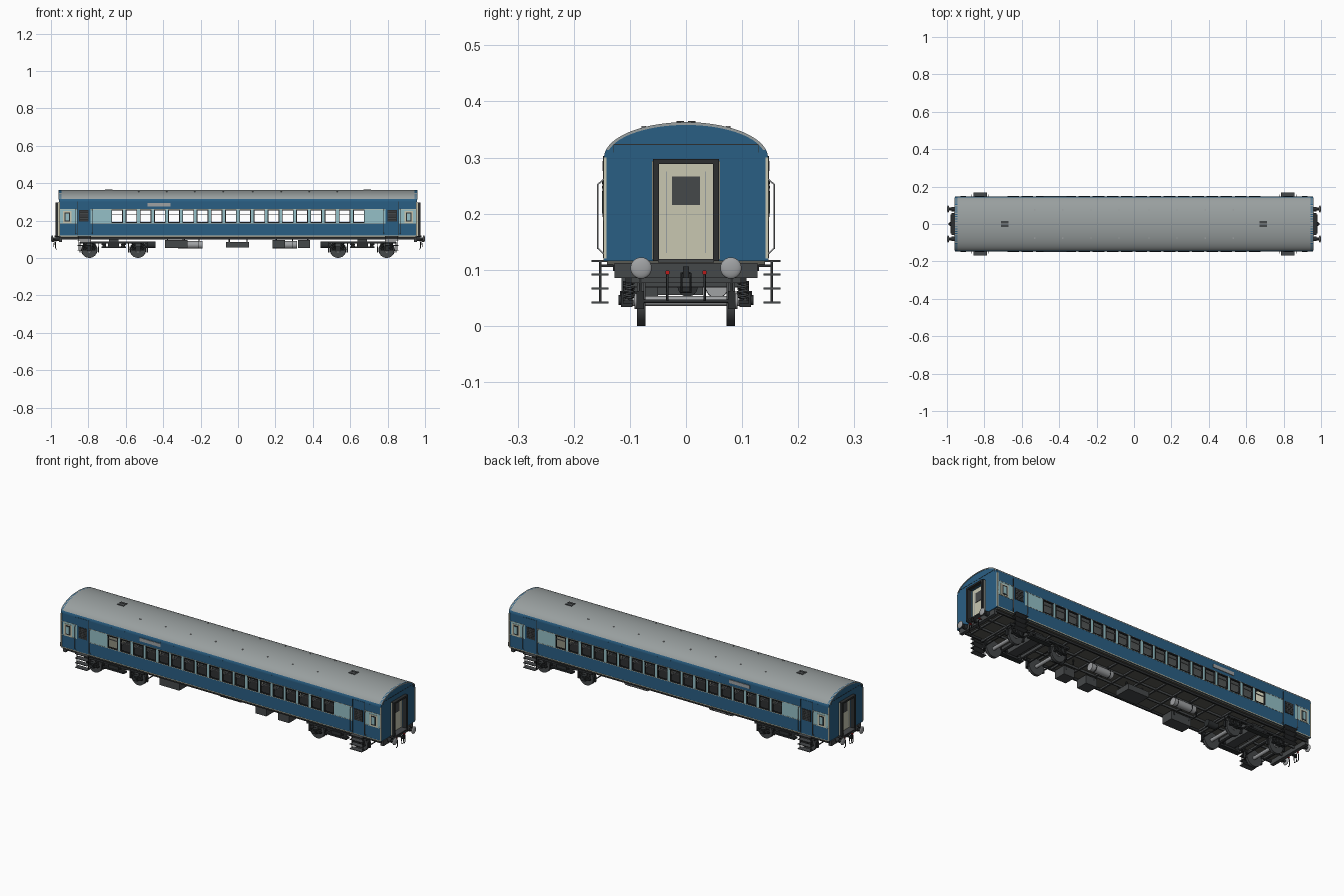
import bpy, bmesh
from math import sin, cos, pi, radians
from mathutils import Matrix, Vector


def material(name, rgb):
    m = bpy.data.materials.new(name)
    m.diffuse_color = (*rgb, 1)
    return m


BLUE = material("blue", (0.023, 0.114, 0.23))
PALE = material("pale_blue", (0.30, 0.53, 0.57))
CREAM = material("cream", (0.58, 0.57, 0.44))
DARK = material("dark", (0.025, 0.028, 0.03))
IRON = material("iron", (0.06, 0.065, 0.068))
FLOOR = material("floor", (0.10, 0.10, 0.085))
ROOF = material("roof", (0.32, 0.35, 0.35))
STEEL = material("steel", (0.35, 0.36, 0.37))
RED = material("red", (0.5, 0.01, 0.01))


def finish(name, bm, mat, smooth=False):
    bmesh.ops.recalc_face_normals(bm, faces=bm.faces)
    me = bpy.data.meshes.new(name)
    bm.to_mesh(me)
    bm.free()
    ob = bpy.data.objects.new(name, me)
    bpy.context.collection.objects.link(ob)
    me.materials.append(mat)
    if smooth:
        bpy.ops.object.select_all(action='DESELECT')
        bpy.context.view_layer.objects.active = ob
        ob.select_set(True)
        bpy.ops.object.shade_smooth_by_angle(angle=radians(40))
    return ob


# box: (x0,x1,y0,y1,z0,z1); cylinder: (axis, x,y,z, r, length); dome: ('s', x,y,z, rx, r)
def part(name, mat, items, axes=""):
    for ax in axes:
        items = items + [flip(i, ax) for i in items]
    bm = bmesh.new()
    for i in items:
        if isinstance(i[0], str):
            t = Matrix.Translation(i[1:4])
            if i[0] == 's':
                bmesh.ops.create_uvsphere(bm, u_segments=20, v_segments=12, radius=1,
                                          matrix=t @ Matrix.Diagonal((i[4], i[5], i[5], 1)))
                continue
            rot = {'x': Matrix.Rotation(pi / 2, 4, 'Y'), 'y': Matrix.Rotation(pi / 2, 4, 'X'),
                   'z': Matrix.Identity(4)}[i[0]]
            bmesh.ops.create_cone(bm, cap_ends=True, segments=24, radius1=i[4], radius2=i[4],
                                  depth=i[5], matrix=t @ rot)
        else:
            c = [(i[k] + i[k + 1]) / 2 for k in (0, 2, 4)]
            s = [abs(i[k + 1] - i[k]) for k in (0, 2, 4)]
            bmesh.ops.create_cube(bm, size=1, matrix=Matrix.Translation(c) @ Matrix.Diagonal((*s, 1)))
    return finish(name, bm, mat, any(isinstance(i[0], str) for i in items))


def flip(i, ax):
    i = list(i)
    idx = ([1] if ax == 'x' else [2]) if isinstance(i[0], str) else ([0, 1] if ax == 'x' else [2, 3])
    for k in idx:
        i[k] = -i[k]
    return tuple(i)


def extrude(name, mat, pts, spans):
    bm = bmesh.new()
    for x0, x1 in spans:
        f = bm.faces.new([bm.verts.new((x0, y, z)) for y, z in pts])
        r = bmesh.ops.extrude_face_region(bm, geom=[f])
        bmesh.ops.translate(bm, vec=(x1 - x0, 0, 0),
                            verts=[v for v in r['geom'] if isinstance(v, bmesh.types.BMVert)])
        bm.faces.new([bm.verts.new((x0, y, z)) for y, z in pts]) if not f.is_valid else None
    bmesh.ops.remove_doubles(bm, verts=bm.verts, dist=1e-6)
    return finish(name, bm, mat, True)


def tubes(name, mat, paths, r, axes="xy"):
    for ax in axes:
        k = "xyz".index(ax)
        paths = paths + [[tuple(-c if j == k else c for j, c in enumerate(p)) for p in path] for path in paths]
    cu = bpy.data.curves.new(name, 'CURVE')
    cu.dimensions, cu.bevel_depth, cu.bevel_resolution, cu.use_fill_caps = '3D', r, 1, True
    for path in paths:
        sp = cu.splines.new('POLY')
        sp.points.add(len(path) - 1)
        for p, co in zip(sp.points, path):
            p.co = (*co, 1)
    cu.materials.append(mat)
    bpy.context.collection.objects.link(bpy.data.objects.new(name, cu))


W, L = 0.146, 0.955


def arc(a0, a1, n, d=0.0):
    ts = [radians(a0 + (a1 - a0) * k / n) for k in range(n + 1)]
    return [((W - d) * cos(t), 0.30 + (0.063 - d) * sin(t)) for t in ts]


# Roof, cantrails and body ends
extrude("roof", ROOF, arc(13, 167, 32) + arc(167, 13, 32, 0.005), [(-0.959, 0.959)])
for n, a in (("right", 0), ("left", 167)):
    extrude("cantrail_" + n, BLUE, arc(a, a + 13, 4) + arc(a + 13, a, 4, 0.005), [(-L, L)])
jamb = [(-0.05, 0.116), (-0.05, 0.288), (0.05, 0.288), (0.05, 0.116)]
extrude("body_ends", BLUE, [(W, 0.116)] + arc(0, 180, 36) + [(-W, 0.116)] + jamb,
        [(-0.957, -0.945), (0.945, 0.957)])
part("end_weld_strip", DARK, [(0.957, 0.958, -0.13, 0.13, 0.3225, 0.324),
                              (0.957, 0.958, 0.128, 0.1295, 0.309, 0.323),
                              (0.957, 0.958, -0.1295, -0.128, 0.309, 0.323)], "x")

# Side walls: lower and upper bands, with pillars leaving window openings
I = W - 0.006
part("lower_side_panel", BLUE, [(-L, L, I, W, 0.116, 0.188)], "y")
part("upper_side_panel", BLUE, [(-L, L, I, W, 0.258, 0.301)], "y")
P, N, HW = 0.076, 18, 0.031
cx = [(k - (N - 1) / 2) * P for k in range(N)]
pillars = [(c + HW, c + P - HW, I, W, 0.188, 0.258) for c in cx[:-1]]
pillars += [(s * (cx[-1] + HW), s * 0.789, I, W, 0.188, 0.258) for s in (-1, 1)]
pillars += [(s * 0.858, s * L, I, W, 0.188, 0.258) for s in (-1, 1)]
part("window_pillars", PALE, pillars, "y")
frames, rails = [], []
for c in cx:
    a, b, y0, y1 = c - HW, c + HW, I - 0.001, W + 0.002
    frames += [(a, a + 0.004, y0, y1, 0.188, 0.256), (b - 0.004, b, y0, y1, 0.188, 0.256),
               (a, b, y0, y1, 0.188, 0.193), (a, b, y0, y1 + 0.002, 0.253, 0.258)]
    rails += [(a, b, I, W - 0.001, 0.233, 0.236)]
part("window_frames", DARK, frames, "y")
part("window_transoms", STEEL, rails, "y")
part("waist_trim", CREAM, [(-L, L, W - 0.001, W + 0.001, z, z + h)
                           for z, h in ((0.116, 0.005), (0.1855, 0.002), (0.2585, 0.002))], "y")
part("corner_trim", CREAM, [(0.951, 0.9575, W - 0.004, W + 0.001, 0.12, 0.30)], "xy")
part("destination_board", STEEL, [(-0.485, -0.36, W, W + 0.003, 0.276, 0.294)], "y")

# Side entrance doors with louvred windows, and end compartment windows
part("side_doors", BLUE, [(0.789, 0.858, I, W + 0.0015, 0.121, 0.303)], "xy")
part("side_door_gaps", DARK, [(x, x + 0.0015, I, W + 0.002, 0.121, 0.303) for x in (0.788, 0.858)] +
     [(0.798, 0.849, W, W + 0.003, 0.195, 0.256)], "xy")
part("side_door_louvres", IRON, [(0.801, 0.846, W, W + 0.004, 0.2 + k * 0.009, 0.204 + k * 0.009)
                                 for k in range(6)], "xy")
part("end_window_frames", CREAM, [(0.89, 0.936, W, W + 0.002, 0.188, 0.25)], "xy")
part("end_window_surrounds", DARK, [(0.898, 0.928, W, W + 0.003, 0.194, 0.244)], "xy")
part("end_window_panes", PALE, [(0.904, 0.922, W, W + 0.004, 0.2, 0.238)], "xy")
tubes("door_handrails", STEEL, [[(x, W, 0.262), (x, 0.157, 0.252), (x, 0.157, 0.138), (x, W, 0.128)]
                                for x in (0.78, 0.867)], 0.0016)

# Gangway and end door
part("gangway_frame", DARK, [(0.95, 0.975, 0.048, 0.059, 0.116, 0.297),
                             (0.95, 0.975, -0.059, -0.048, 0.116, 0.297),
                             (0.95, 0.975, -0.059, 0.059, 0.288, 0.297)], "x")
part("gangway_bellows", CREAM, [(0.957, 0.963, s * 0.055, s * 0.0605, 0.118, 0.294) for s in (-1, 1)], "x")
part("gangway_plate", IRON, [(0.94, 0.98, -0.05, 0.05, 0.113, 0.119)], "x")
part("end_doors", CREAM, [(0.938, 0.944, -0.05, 0.05, 0.118, 0.29)], "x")
part("end_door_panel", ROOF, [(0.944, 0.9455, s * 0.034, s * 0.036, 0.13, 0.275) for s in (-1, 1)], "x")
part("end_door_windows", IRON, [(0.936, 0.9465, -0.025, 0.025, 0.215, 0.266)], "x")

# Roof vents
part("roof_vents", IRON, [(0.672, 0.71, s * 0.004, s * 0.017, 0.358, 0.3655) for s in (-1, 1)], "x")
part("roof_studs", STEEL, [('z', x, 0.075, 0.353, 0.004, 0.007) for x in (0.08, 0.23, 0.38, 0.53)], "xy")

# Interior: floor, partitions and seats
part("floor", FLOOR, [(-0.95, 0.95, -0.141, 0.141, 0.109, 0.119)])
part("partitions", CREAM, [(x, x + 0.005, 0.028, 0.14, 0.119, 0.31) for x in (0.7, 0.77, 0.875)], "xy")
part("seats", IRON, [(c + P / 2 - 0.006, c + P / 2 + 0.006, 0.03, 0.136, 0.135, 0.215) for c in cx[:-1]] +
     [(c + P / 2 - 0.025, c + P / 2 + 0.025, 0.03, 0.136, 0.14, 0.152) for c in cx[:-1]] +
     [(c + P / 2 - 0.008, c + P / 2 + 0.008, 0.07, 0.09, 0.119, 0.14) for c in cx[:-1]], "y")

# Underframe
part("solebars", DARK, [(-0.95, 0.95, 0.122, 0.13, 0.098, 0.116)], "y")
part("floor_beams", IRON, [(x / 10 - 0.004, x / 10 + 0.004, -0.125, 0.125, 0.1, 0.11) for x in range(-9, 10)] +
     [(-0.95, 0.95, s * 0.04, s * 0.046, 0.098, 0.11) for s in (-1, 1)])
part("headstocks", IRON, [(0.94, 0.958, -0.127, 0.127, 0.085, 0.112)], "x")
part("battery_boxes", IRON, [(-0.39, -0.27, -0.115, -0.05, 0.052, 0.097), (0.185, 0.25, -0.115, -0.05, 0.052, 0.097),
                             (0.32, 0.385, -0.115, -0.05, 0.052, 0.097), (-0.065, 0.06, -0.06, 0.03, 0.055, 0.085)])
part("box_hangers", DARK, [(x, x + 0.006, y, y + 0.006, 0.08, 0.11) for x in (-0.38, -0.29, -0.05, 0.045, 0.2, 0.37)
                           for y in (-0.055, 0.0)])
part("air_tanks", STEEL, [('x', -0.255, 0.055, 0.07, 0.02, 0.13), ('x', 0.25, 0.055, 0.07, 0.02, 0.13)])
part("tank_straps", DARK, [('x', s * 0.25 + d, 0.055, 0.07, 0.0208, 0.005) for s in (-1, 1) for d in (-0.045, 0.04)] +
     [(s * 0.25 + d - 0.002, s * 0.25 + d + 0.003, 0.052, 0.058, 0.085, 0.11) for s in (-1, 1) for d in (-0.045, 0.04)])
part("brake_cylinders", DARK, [('x', 0.47, 0.003, 0.07, 0.018, 0.06)], "x")

# Bogies
A = (0.535, 0.795)
part("wheels", IRON, [('y', a, 0.081, 0.041, 0.041, 0.012) for a in A] +
     [('y', a, 0.0745, 0.044, 0.044, 0.004) for a in A], "xy")
part("wheel_hubs", STEEL, [('y', a, 0.088, 0.044, 0.014, 0.008) for a in A], "xy")
part("axles", STEEL, [('y', a, 0, 0.044, 0.009, 0.21) for a in A], "x")
part("axle_boxes", DARK, [(a - 0.013, a + 0.013, 0.095, 0.116, 0.034, 0.06) for a in A] +
     [('y', a, 0.117, 0.046, 0.009, 0.006) for a in A] +
     [(a - 0.034, a + 0.034, 0.094, 0.112, 0.04, 0.046) for a in A], "xy")
part("bogie_frames", DARK, [(0.485, 0.845, 0.096, 0.108, 0.076, 0.088), (0.60, 0.73, 0.09, 0.118, 0.054, 0.062),
                            (0.635, 0.695, 0.094, 0.112, 0.062, 0.08)], "xy")
part("bogie_crossbeams", IRON, [(0.64, 0.69, -0.1, 0.1, 0.068, 0.1), (0.6, 0.612, -0.1, 0.1, 0.07, 0.086),
                                (0.718, 0.73, -0.1, 0.1, 0.07, 0.086), (0.485, 0.493, -0.1, 0.1, 0.076, 0.086),
                                (0.837, 0.845, -0.1, 0.1, 0.076, 0.086)], "x")
part("brake_shoes", DARK, [(a + s * 0.046, a + s * 0.053, 0.075, 0.088, 0.03, 0.062) for a in A for s in (-1, 1)] +
     [(a + s * 0.048, a + s * 0.052, 0.079, 0.084, 0.06, 0.085) for a in A for s in (-1, 1)], "xy")
part("brake_beams", DARK, [('y', a + s * 0.05, 0, 0.044, 0.003, 0.17) for a in A for s in (-1, 1)], "x")
springs = [(a + s * 0.024, 0.102, 0.046, 0.032) for a in A for s in (-1, 1)]
springs += [(0.615, 0.102, 0.062, 0.016), (0.715, 0.102, 0.062, 0.016)]
tubes("springs", IRON, [[(x + 0.0085 * cos(k * pi / 5), y + 0.0085 * sin(k * pi / 5), z + h * k / 40)
                         for k in range(41)] for x, y, z, h in springs], 0.0022)

# Footsteps
part("step_treads", IRON, [(0.785, 0.857, 0.138, 0.168, z, z + 0.003) for z in (0.04, 0.065, 0.09, 0.114)], "xy")
part("step_hangers", DARK, [(x, x + 0.003, 0.151, 0.155, 0.04, 0.117) for x in (0.786, 0.853)] +
     [(x, x + 0.003, 0.128, 0.153, 0.105, 0.109) for x in (0.786, 0.853)], "xy")

# Buffers, coupling and brake hoses
part("buffer_stems", DARK, [('x', 0.966, 0.08, 0.103, 0.012, 0.02), ('x', 0.98, 0.08, 0.103, 0.007, 0.025)], "xy")
part("buffer_heads", STEEL, [('s', 0.994, 0.08, 0.103, 0.006, 0.019)], "xy")
part("drawhook", DARK, [(0.955, 0.992, -0.005, 0.005, 0.09, 0.098), (0.985, 0.992, -0.005, 0.005, 0.085, 0.106)], "x")
tubes("coupling_links", DARK, [[(0.982, 0.008, 0.094), (0.985, 0.008, 0.06), (0.985, -0.008, 0.06),
                               (0.982, -0.008, 0.094), (0.982, 0.008, 0.094)]], 0.002, "x")
tubes("brake_hoses", DARK, [[(0.955, 0.033, 0.094), (0.968, 0.033, 0.095), (0.976, 0.033, 0.085),
                            (0.976, 0.033, 0.055), (0.97, 0.033, 0.045)]], 0.0022)
part("hose_taps", RED, [('x', 0.971, 0.033, 0.095, 0.004, 0.008)], "xy")
